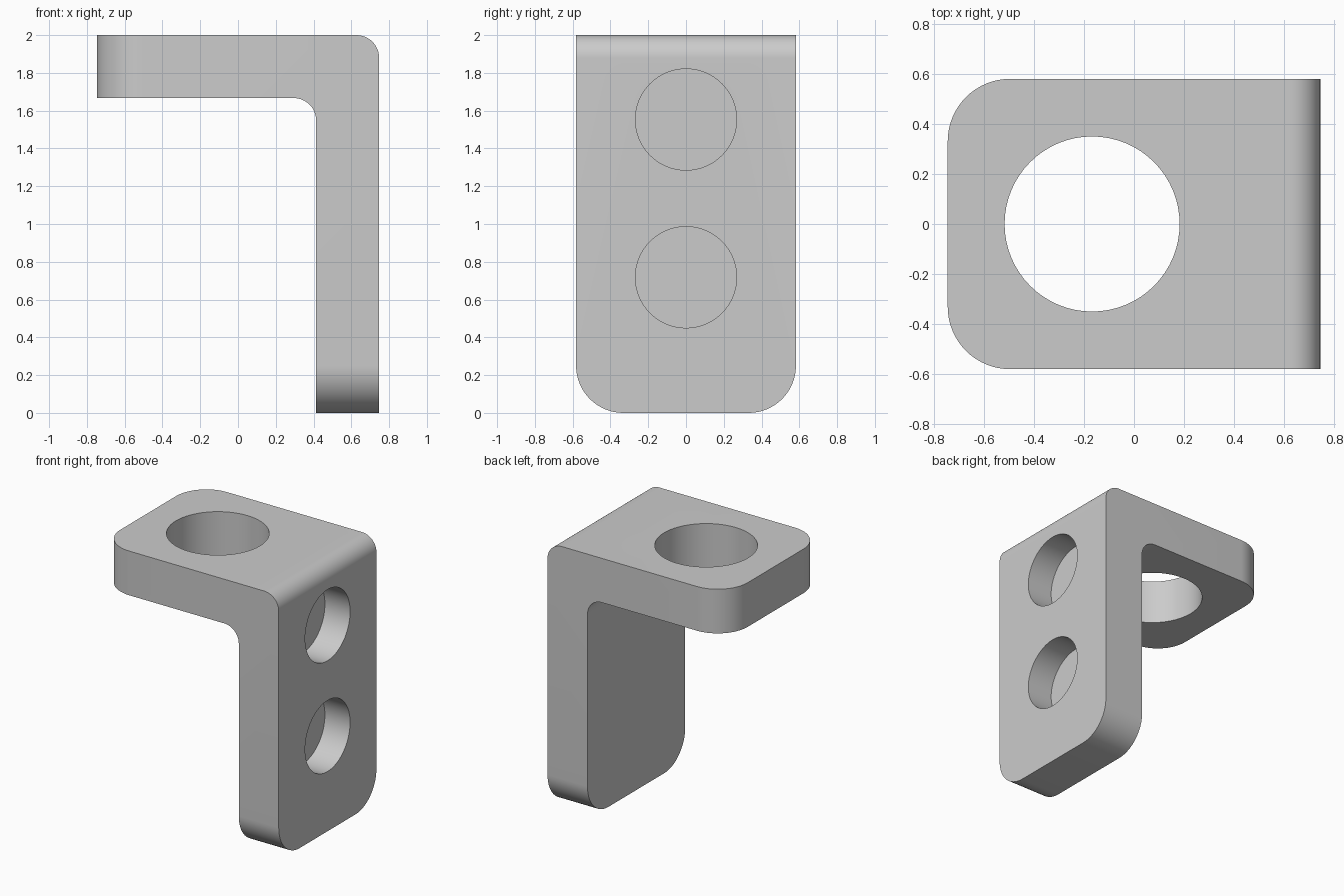
import bpy, bmesh
from mathutils import Vector

if "Cube" in bpy.data.objects:
    bpy.data.objects.remove(bpy.data.objects["Cube"])

X, Y, H, T = 0.747, 0.582, 2.0, 0.333   # half length, half width, height, thickness
BEND_R, CORNER_R = 0.12, 0.25

grey = bpy.data.materials.new("plain grey")
grey.use_nodes = True
colour = (0.6, 0.6, 0.6, 1)
grey.diffuse_color = colour
grey.node_tree.nodes["Principled BSDF"].inputs["Base Color"].default_value = colour

# L-shaped profile extruded across the width
profile = [(-X, H - T), (X - T, H - T), (X - T, 0), (X, 0), (X, H), (-X, H)]
bm = bmesh.new()
face = bm.faces.new([bm.verts.new((x, -Y, z)) for x, z in profile])
new = bmesh.ops.extrude_face_region(bm, geom=[face])["geom"]
bmesh.ops.translate(bm, vec=(0, 2 * Y, 0),
                    verts=[v for v in new if isinstance(v, bmesh.types.BMVert)])
bmesh.ops.recalc_face_normals(bm, faces=bm.faces)


def round_edges(rule, radius, segments):
    edges = [e for e in bm.edges
             if rule((e.verts[0].co + e.verts[1].co) / 2,
                     (e.verts[1].co - e.verts[0].co).normalized())]
    bmesh.ops.bevel(bm, geom=edges, offset=radius, segments=segments,
                    profile=0.5, affect='EDGES')


# Rounded free ends, then inner and outer bend
round_edges(lambda m, d: abs(d.z) > 0.9 and m.x < -X + 0.01, CORNER_R, 16)
round_edges(lambda m, d: abs(d.x) > 0.9 and m.z < 0.01, CORNER_R, 16)
round_edges(lambda m, d: abs(d.y) > 0.9 and abs(m.y) < 0.01 and
            ((m - Vector((X, 0, H))).length < 0.01 or
             (m - Vector((X - T, 0, H - T))).length < 0.01), BEND_R, 12)

mesh = bpy.data.meshes.new("angle_bracket")
bm.to_mesh(mesh)
bm.free()
bracket = bpy.data.objects.new("angle_bracket", mesh)
bpy.context.collection.objects.link(bracket)
mesh.materials.append(grey)


def drill(centre, radius, depth, rotation):
    """Cut a round hole and discard the cutter."""
    bpy.ops.mesh.primitive_cylinder_add(vertices=64, radius=radius, depth=depth,
                                        location=centre, rotation=rotation)
    cutter = bpy.context.object
    cutter.name = "hole_cutter"
    cutter.hide_render = True
    cutter.data.materials.append(grey)
    bpy.context.view_layer.objects.active = bracket
    mod = bracket.modifiers.new("hole", 'BOOLEAN')
    mod.operation, mod.solver, mod.object = 'DIFFERENCE', 'EXACT', cutter
    bpy.ops.object.modifier_apply(modifier=mod.name)
    bpy.data.objects.remove(cutter)


# Through hole in the shelf, two blind holes in the upright
POCKET = 0.21
drill((-0.168, 0, H - T / 2), 0.351, 2 * T, (0, 0, 0))
for z in (0.718, 1.553):
    drill((X, 0, z), 0.268, 2 * POCKET, (0, 1.5707963, 0))

bpy.ops.object.select_all(action='DESELECT')
bracket.select_set(True)
bpy.context.view_layer.objects.active = bracket
bpy.ops.object.shade_smooth_by_angle(angle=0.5)
